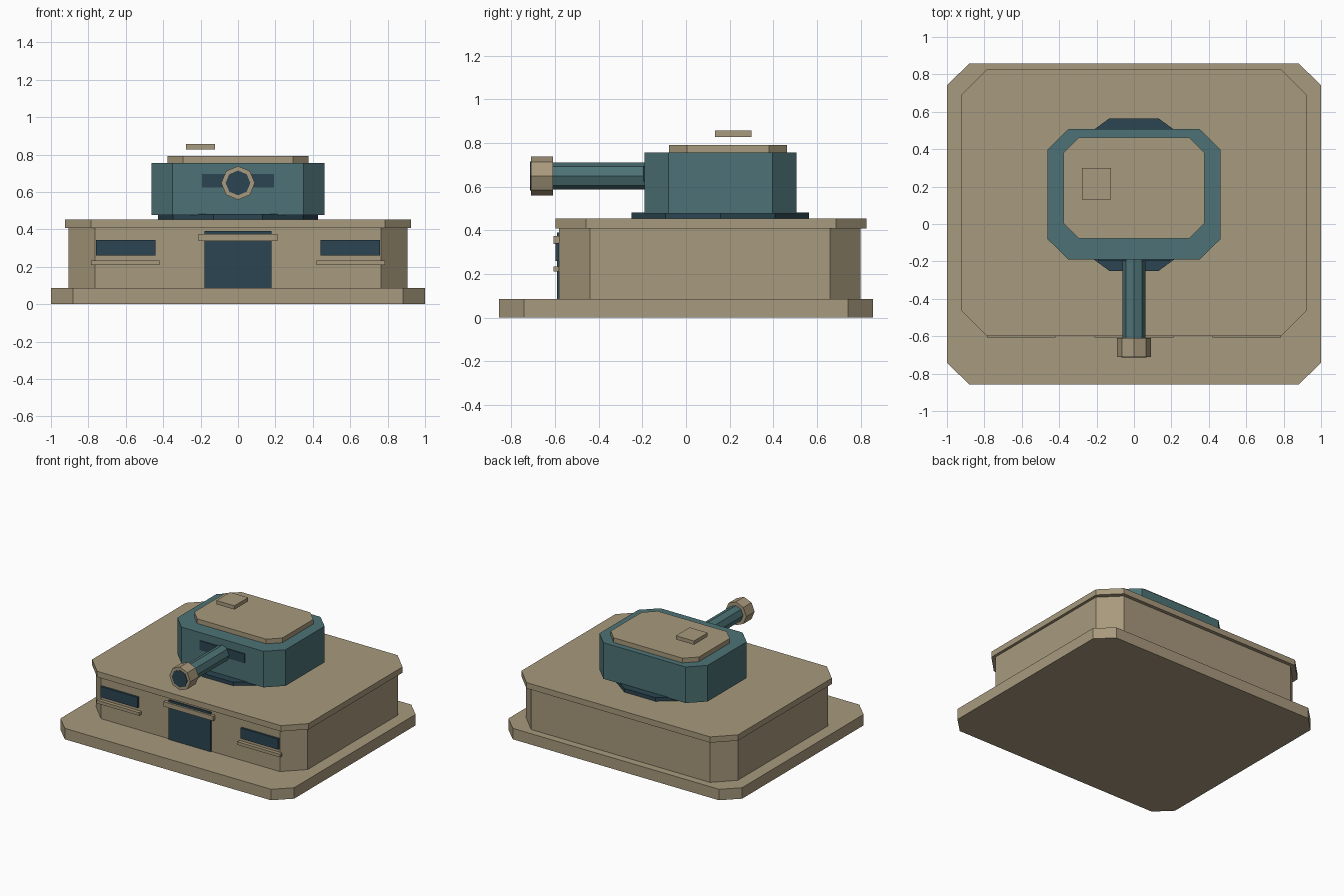
import bpy, bmesh, math
from mathutils import Matrix

if "Cube" in bpy.data.objects:
    bpy.data.objects.remove(bpy.data.objects["Cube"])


def material(name, rgb):
    m = bpy.data.materials.new(name)
    m.diffuse_color = (*rgb, 1)
    m.use_nodes = True
    m.node_tree.nodes["Principled BSDF"].inputs["Base Color"].default_value = m.diffuse_color
    return m


SAND = material("sand", (0.39, 0.32, 0.205))
TEAL = material("teal", (0.075, 0.17, 0.18))
DARK = material("dark blue", (0.024, 0.06, 0.083))


def finish(name, bm, mat):
    bmesh.ops.recalc_face_normals(bm, faces=bm.faces)
    mesh = bpy.data.meshes.new(name)
    bm.to_mesh(mesh)
    bm.free()
    mesh.materials.append(mat)
    ob = bpy.data.objects.new(name, mesh)
    bpy.context.collection.objects.link(ob)
    return ob


def slab(name, mat, x, y, z, cut=None):
    """Block spanning the x, y, z ranges, with optional corner cuts (cx, cy)."""
    (x0, x1), (y0, y1), (z0, z1) = x, y, z
    if cut:
        cx, cy = cut
        pts = [(x0 + cx, y0), (x1 - cx, y0), (x1, y0 + cy), (x1, y1 - cy),
               (x1 - cx, y1), (x0 + cx, y1), (x0, y1 - cy), (x0, y0 + cy)]
    else:
        pts = [(x0, y0), (x1, y0), (x1, y1), (x0, y1)]
    bm = bmesh.new()
    face = bm.faces.new([bm.verts.new((px, py, z0)) for px, py in pts])
    ext = bmesh.ops.extrude_face_region(bm, geom=[face])
    verts = [g for g in ext["geom"] if isinstance(g, bmesh.types.BMVert)]
    bmesh.ops.translate(bm, verts=verts, vec=(0, 0, z1 - z0))
    return finish(name, bm, mat)


def prism(name, mat, sides, r, depth, matrix):
    """Regular prism with a vertex on its local x axis."""
    bm = bmesh.new()
    bmesh.ops.create_cone(bm, cap_ends=True, segments=sides, radius1=r,
                          radius2=r, depth=depth)
    # make sure a vertex lies on the x axis
    v = bm.verts[:][0].co
    bm.transform(matrix @ Matrix.Rotation(-math.atan2(v.y, v.x), 4, 'Z'))
    return finish(name, bm, mat)


def gun_part(name, mat, r, y0, y1):
    m = Matrix.Translation((0, (y0 + y1) / 2, 0.648)) @ Matrix.Rotation(math.pi / 2, 4, 'X')
    return prism(name, mat, 8, r, y1 - y0, m)


# bunker body
slab("foundation", SAND, (-1, 1), (-0.857, 0.857), (0, 0.085), (0.118, 0.115))
slab("bunker_walls", SAND, (-0.905, 0.905), (-0.581, 0.80), (0.085, 0.408), (0.14, 0.14))
slab("roof_slab", SAND, (-0.926, 0.926), (-0.599, 0.827), (0.408, 0.453), (0.14, 0.14))

# door and windows on the front
slab("door", DARK, (-0.18, 0.18), (-0.591, -0.581), (0.085, 0.39))
slab("door_lintel", SAND, (-0.212, 0.212), (-0.606, -0.581), (0.337, 0.374))
for side, s in (("left", -1), ("right", 1)):
    slab(side + "_window", DARK, sorted((s * 0.76, s * 0.44)), (-0.597, -0.581), (0.26, 0.342))
    slab(side + "_window_sill", SAND, sorted((s * 0.785, s * 0.42)), (-0.608, -0.581), (0.21, 0.234))

# turret
prism("turret_ring", DARK, 10, 0.428, 0.03, Matrix.Translation((0, 0.157, 0.466)))
slab("turret", TEAL, (-0.463, 0.463), (-0.19, 0.507), (0.476, 0.755), (0.112, 0.11))
slab("turret_top_plate", SAND, (-0.377, 0.377), (-0.078, 0.463), (0.755, 0.791), (0.082, 0.082))
slab("hatch", SAND, (-0.278, -0.123), (0.132, 0.30), (0.828, 0.857))
slab("gun_slot", DARK, (-0.192, 0.192), (-0.197, -0.19), (0.623, 0.695))

# gun
gun_part("gun_barrel", TEAL, 0.062, -0.65, -0.15)
gun_part("muzzle", SAND, 0.09, -0.71, -0.609)
gun_part("muzzle_bore", DARK, 0.066, -0.714, -0.70)
